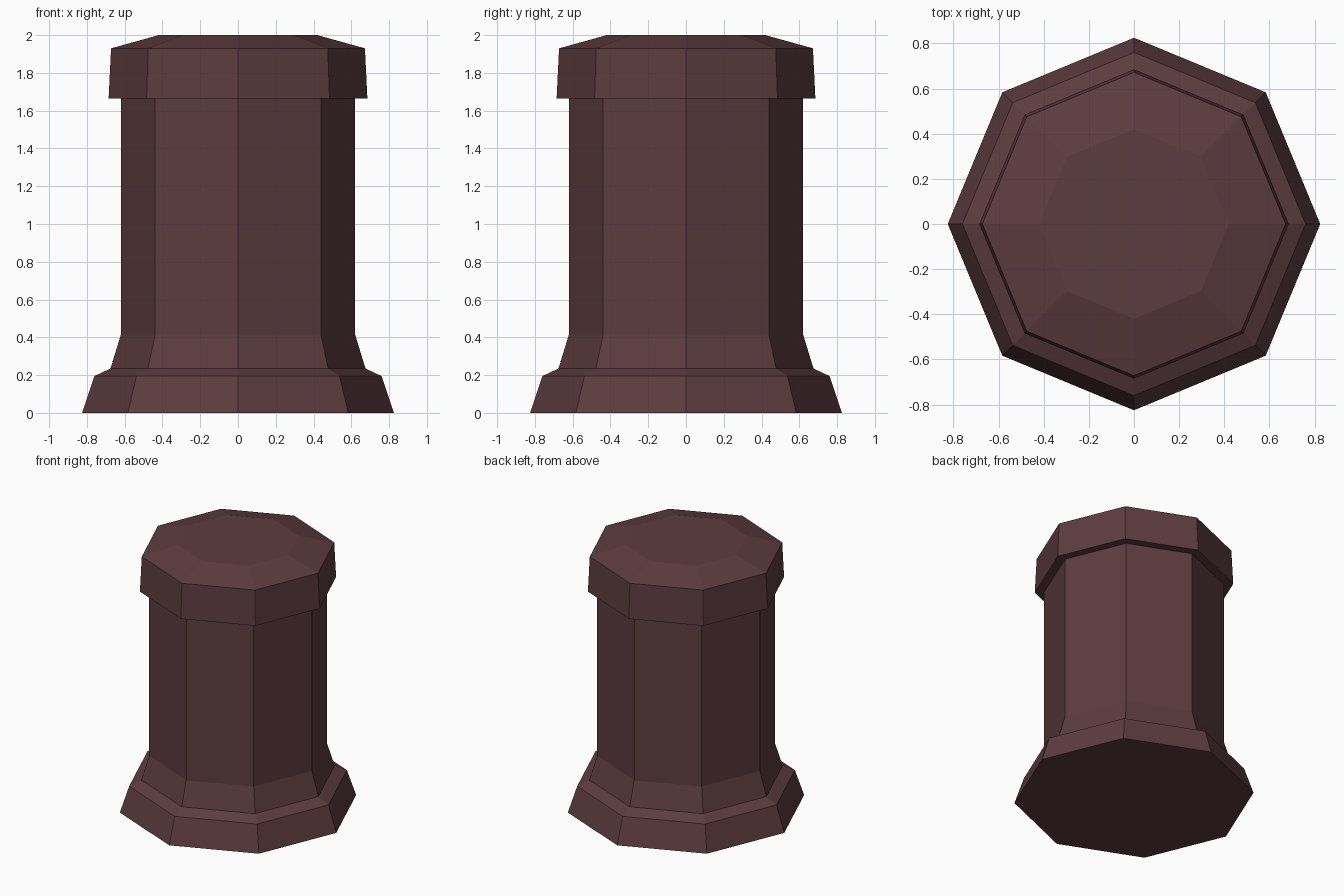
import bpy
import bmesh
from math import cos, sin, tau

SIDES = 8

cube = bpy.data.objects.get("Cube")
if cube:
    bpy.data.objects.remove(cube, do_unlink=True)

stone = bpy.data.materials.new("dark_red_stone")
stone.use_nodes = True
colour = (0.11, 0.045, 0.05, 1)
stone.diffuse_color = colour
stone.node_tree.nodes["Principled BSDF"].inputs["Base Color"].default_value = colour


def turned_part(name, profile):
    """Closed octagonal solid from (radius, height) pairs, bottom to top."""
    bm = bmesh.new()
    rings = [[bm.verts.new((r * cos(tau * i / SIDES), r * sin(tau * i / SIDES), z))
              for i in range(SIDES)] for r, z in profile]
    for low, high in zip(rings, rings[1:]):
        for i in range(SIDES):
            j = (i + 1) % SIDES
            bm.faces.new((low[i], low[j], high[j], high[i]))
    bm.faces.new(rings[0][::-1])
    bm.faces.new(rings[-1])
    mesh = bpy.data.meshes.new(name)
    bm.to_mesh(mesh)
    bm.free()
    mesh.materials.append(stone)
    obj = bpy.data.objects.new(name, mesh)
    bpy.context.collection.objects.link(obj)
    return obj


# Pillar: flared foot, sloped ledge, shaft, overhanging cap with bevelled top
turned_part("pillar", [
    (0.825, 0), (0.76, 0.195), (0.675, 0.235), (0.62, 0.415),
    (0.62, 1.665), (0.685, 1.665), (0.672, 1.93), (0.42, 2.0),
])
